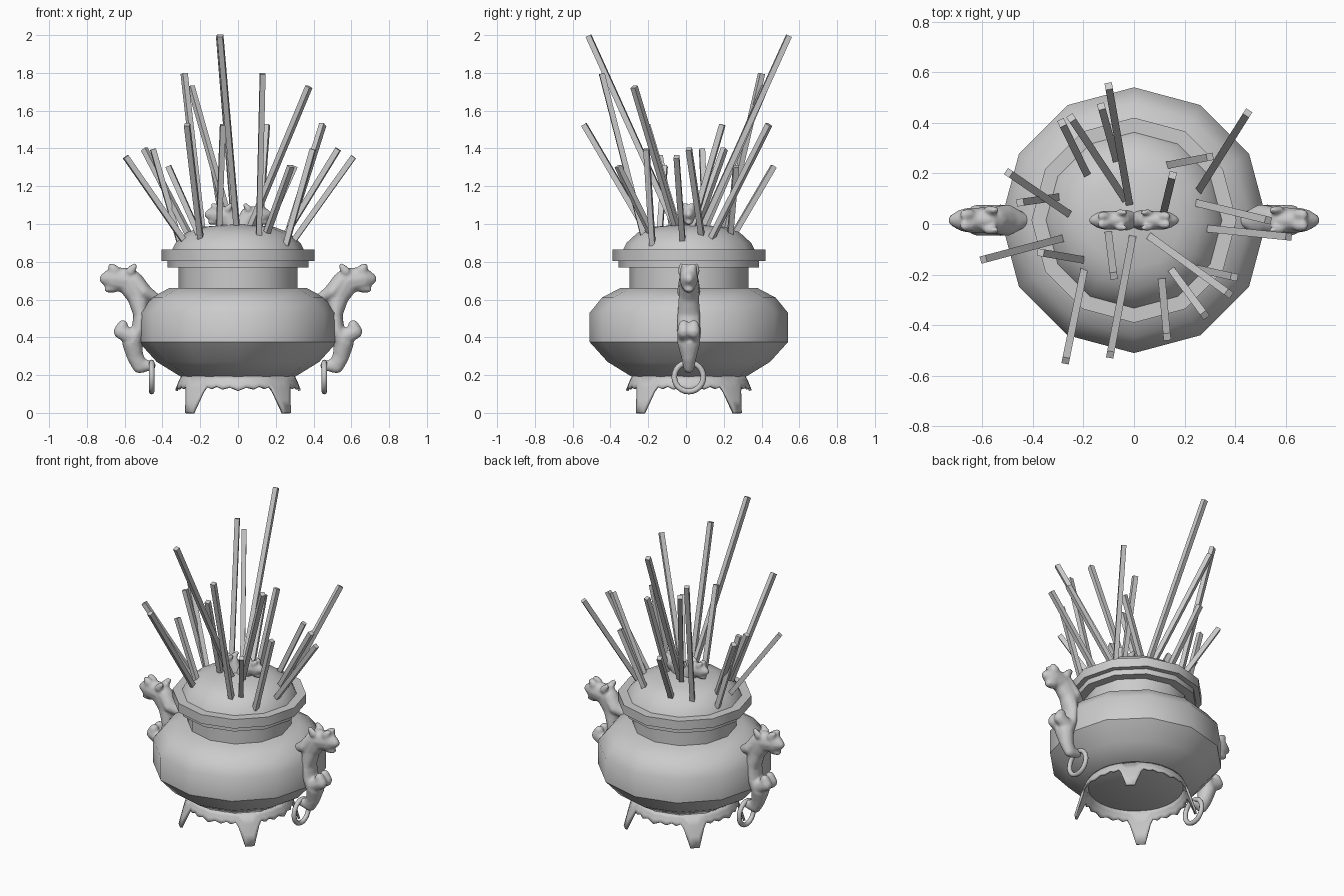
import bpy, bmesh, math
from mathutils import Vector, Matrix

if "Cube" in bpy.data.objects:
    bpy.data.objects.remove(bpy.data.objects["Cube"])

CY = 0.015  # the vessel axis sits slightly behind y = 0


def finish(name, bm, angle=None):
    """Turn a bmesh into an object, smooth below the given angle."""
    bmesh.ops.recalc_face_normals(bm, faces=bm.faces[:])
    me = bpy.data.meshes.new(name)
    bm.to_mesh(me)
    bm.free()
    ob = bpy.data.objects.new(name, me)
    bpy.context.collection.objects.link(ob)
    if angle:
        bpy.ops.object.select_all(action='DESELECT')
        ob.select_set(True)
        bpy.context.view_layer.objects.active = ob
        bpy.ops.object.shade_smooth_by_angle(angle=math.radians(angle))
    return ob


def lathe(name, profile, sides=12, angle=40):
    """Closed turned solid from (radius, z) pairs, bottom to top."""
    bm = bmesh.new()
    rings = []
    for r, z in profile:
        rings.append([bm.verts.new((r * math.cos(i * math.tau / sides),
                                    CY + r * math.sin(i * math.tau / sides), z))
                      for i in range(sides)])
    for a, b in zip(rings, rings[1:]):
        for i in range(sides):
            j = (i + 1) % sides
            bm.faces.new((a[i], a[j], b[j], b[i]))
    bm.faces.new(rings[0])
    bm.faces.new(rings[-1])
    return finish(name, bm, angle)


def band(name, r, z0, z1):
    return lathe(name, [(r, z0), (r, z1)])


def beast(name, chains, voxel, scale=1, dx=0, dz=0):
    """Fuse chains of ellipsoids (y offset, [(x, z, r, ry)...]), mirrored in x and y."""
    bm = bmesh.new()
    for off, chain in chains:
        pts = [chain[0]]
        for a, b in zip(chain, chain[1:]):
            pts += [[u + (v - u) * k / 6 for u, v in zip(a, b)] for k in range(1, 7)]
        for x, z, r, ry in pts:
            for y in {off, -off}:
                m = Matrix.Translation((x * scale + dx, CY + y * scale, z * scale + dz))
                m = m @ Matrix.Diagonal((r * scale, ry * scale, r * scale, 1))
                bmesh.ops.create_icosphere(bm, subdivisions=2, radius=1, matrix=m)
    ob = finish(name, bm)
    rm = ob.modifiers.new("fuse", 'REMESH')
    rm.mode, rm.voxel_size, rm.use_smooth_shade = 'VOXEL', voxel, True
    sm = ob.modifiers.new("soften", 'SMOOTH')
    sm.factor, sm.iterations = 0.5, 3
    ob.modifiers.new("mirror", 'MIRROR').use_mirror_merge = False


# Vessel body, neck, rim and domed lid
lathe("body", [(.30, .19), (.43, .27), (.525, .375), (.525, .53), (.46, .61), (.365, .66)])
band("neck", .315, .65, .78)
band("rim_step", .372, .77, .81)
band("rim", .405, .805, .865)
DOME = [(.35, .86), (.33, .90), (.27, .955), (.19, .985), (.01, 1.0)]
lathe("lid_dome", DOME)

# Flared skirt with scalloped edge running down into four feet (degrees from foot, edge z)
EDGE = [(4.3, 0), (11, .115), (14, .14), (19, .13), (24, .142), (30, .128), (37, .138), (45, .12)]
cols = []
for q in range(4):
    c = 45 + 90 * q
    cols += [(c - d, z) for d, z in reversed(EDGE[:-1])] + [(c + d, z) for d, z in EDGE]
bm = bmesh.new()
grid = []
for ang, low in cols:
    a, col = math.radians(ang), []
    for t in (0, .33, .66, 1):
        z = .195 + (low - .195) * t
        r = .30 + .07 * ((.195 - z) / .195) ** .8
        col.append(bm.verts.new((r * math.cos(a), CY + r * math.sin(a), z)))
    grid.append(col)
for i, a in enumerate(grid):
    b = grid[(i + 1) % len(grid)]
    for k in range(3):
        bm.faces.new((a[k], b[k], b[k + 1], a[k + 1]))
skirt = finish("foot_skirt", bm, 40)
sol = skirt.modifiers.new("thickness", 'SOLIDIFY')
sol.thickness, sol.offset = .014, -1

# Beast: head and neck, jaw, brow, ears
HEAD = [
    (0, [(.705, .71, .03, .028), (.655, .71, .062, .05), (.58, .70, .07, .052), (.53, .62, .06, .055)]),
    (0, [(.66, .67, .035, .035), (.69, .655, .018, .025)]),
    (.022, [(.655, .755, .03, .025), (.67, .775, .018, .02)]),
    (.04, [(.57, .75, .025, .018), (.55, .775, .018, .014)])]
# Chest and tail, mane on the vessel shoulder, folded paws
BODY = [
    (0, [(.53, .62, .06, .055), (.515, .52, .04, .062), (.525, .44, .04, .065), (.56, .37, .055, .062),
         (.545, .30, .045, .042), (.52, .25, .042, .032), (.46, .25, .026, .024)]),
    (0, [(.55, .70, .05, .055), (.50, .64, .045, .065), (.43, .605, .025, .025)]),
    (.027, [(.56, .40, .045, .035), (.62, .43, .04, .035), (.61, .465, .028, .028)])]
beast("side_handles", HEAD + BODY, .009)
# Pair of smaller beast heads on the lid
beast("lid_heads", HEAD, .007, scale=.75, dx=-.373, dz=.518)

# Hanging rings
for side, s in (("right", 1), ("left", -1)):
    bpy.ops.mesh.primitive_torus_add(major_segments=24, minor_segments=8, major_radius=.077,
                                     minor_radius=.015, location=(s * .457, CY, .19),
                                     rotation=(0, math.pi / 2, 0))
    bpy.context.object.name = side + "_ring"
    bpy.ops.object.shade_smooth()


def dome_z(r):
    """Height of the lid surface at a radius."""
    for (r0, z0), (r1, z1) in zip(DOME, DOME[1:]):
        if r >= r1:
            return z0 + (z1 - z0) * min(1, max(0, (r0 - r) / (r0 - r1)))
    return DOME[-1][1]


# Incense: tip x, y, z and base x, y from the axis; the set repeats turned by 159.3 degrees
STICKS = [
    (-.10, .53, 2, -.02, .075), (-.285, .385, 1.8, -.19, .19), (.375, -.29, 1.73, .07, -.07),
    (-.27, -.555, 1.53, -.20, -.21), (-.08, -.22, 1.53, -.1, -.06), (.53, 0, 1.4, .26, .065),
    (-.45, .07, 1.4, -.31, .09), (.28, -.375, 1.31, .155, -.205), (.30, .25, 1.31, .145, .22),
    (-.595, -.155, 1.36, -.295, -.075)]
for turn in (0, 1):
    place = Matrix.Translation((0, CY, 0)) @ Matrix.Rotation(math.radians(159.3) * turn, 4, 'Z')
    for n, (tx, ty, tz, bx, by) in enumerate(STICKS, 1):
        base = Vector((bx, by, dome_z(math.hypot(bx, by))))
        tip = Vector((tx, ty, tz - .004))
        d = (tip - base).normalized()
        base -= d * .02
        rot = d.to_track_quat('Z', 'Y').to_matrix().to_4x4()
        size = Matrix.Diagonal((.029, .029, (tip - base).length, 1))
        bm = bmesh.new()
        bmesh.ops.create_cube(bm, size=1, matrix=place @ Matrix.Translation((base + tip) / 2) @ rot @ size)
        finish("incense_stick_%02d" % (n + 10 * turn), bm)
